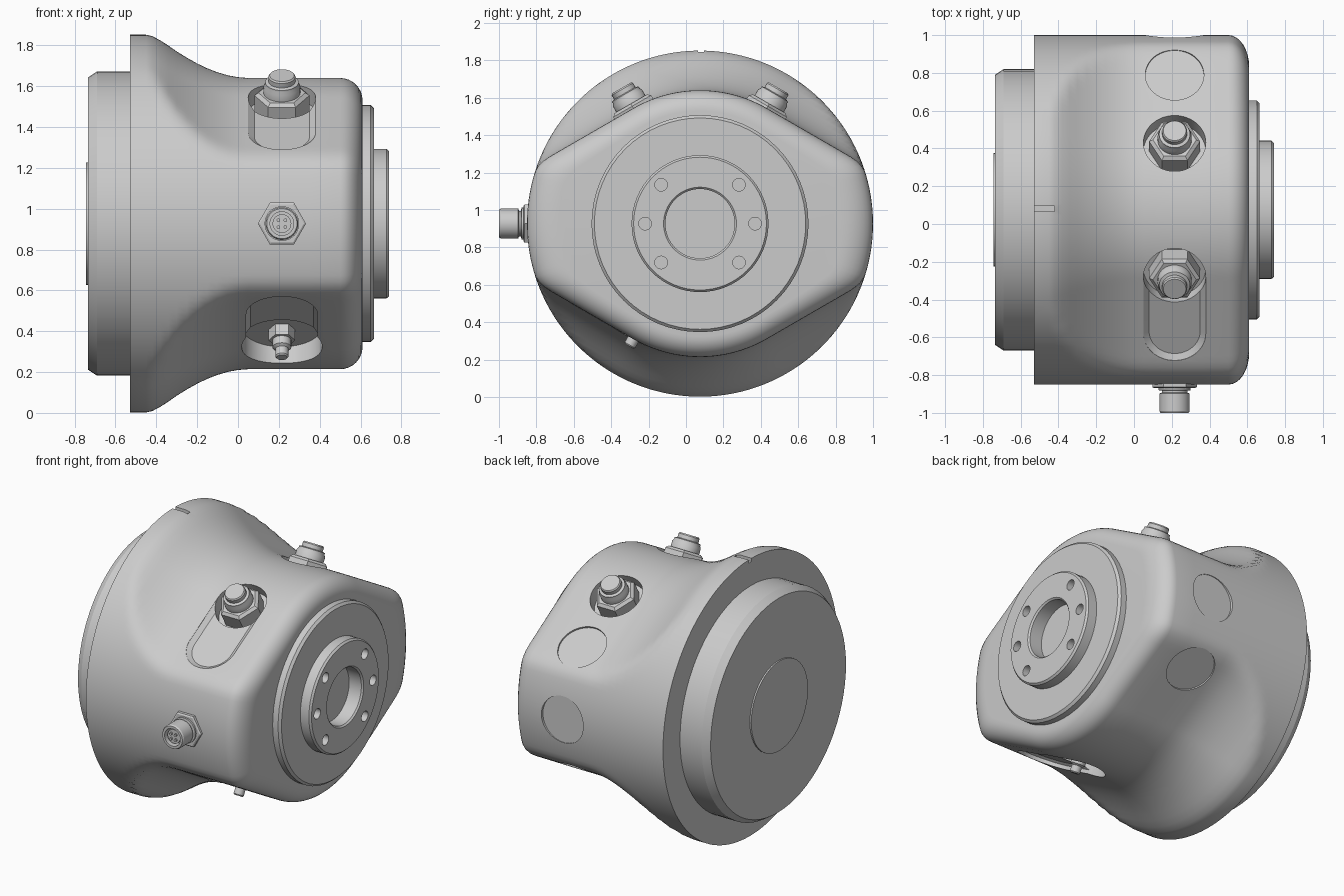
import bpy, bmesh, math
from mathutils import Matrix, Vector

if "Cube" in bpy.data.objects:
    bpy.data.objects.remove(bpy.data.objects["Cube"])

CY, CZ = 0.075, 0.927          # main axis runs along x through this point
PX = 0.215                     # x position of all side ports
R, FLAT = 0.925, 0.713         # round side radius, distance to the flats


def frame(angle=None):
    """Local z along the main axis, or pointing outward at an angle (degrees)."""
    if angle is None:
        x, z, o = Vector((0, 1, 0)), Vector((1, 0, 0)), Vector((0, CY, CZ))
    else:
        a = math.radians(angle)
        x, z, o = Vector((1, 0, 0)), Vector((0, math.cos(a), math.sin(a))), Vector((PX, CY, CZ))
    m = Matrix((x, z.cross(x), z)).transposed().to_4x4()
    m.translation = o
    return m


def loft(name, rings, mat):
    """Skin closed rings of points and cap both ends."""
    bm = bmesh.new()
    loops = [[bm.verts.new(mat @ Vector(p)) for p in ring] for ring in rings]
    n = len(loops[0])
    for a, b in zip(loops, loops[1:]):
        for i in range(n):
            j = (i + 1) % n
            bm.faces.new((a[i], a[j], b[j], b[i]))
    bm.faces.new(loops[0][::-1])
    bm.faces.new(loops[-1])
    bmesh.ops.recalc_face_normals(bm, faces=bm.faces)
    me = bpy.data.meshes.new(name)
    bm.to_mesh(me)
    bm.free()
    ob = bpy.data.objects.new(name, me)
    bpy.context.collection.objects.link(ob)
    return ob


def lathe(name, profile, mat, segs=48):
    return loft(name, [[(r * math.cos(2 * math.pi * i / segs), r * math.sin(2 * math.pi * i / segs), h)
                        for i in range(segs)] for r, h in profile], mat)


def slot(angle, t0, t1, r, floor, soft=0.0):
    """Rounded slot cutter on the side facing the angle, running from t0 to t1."""
    def ring(rad, h):
        pts = []
        for c, start in ((max(t0, t1), 0), (min(t0, t1), math.pi)):
            for i in range(25):
                a = start + math.pi * i / 24 + (1e-4 if i == 0 else -1e-4 if i == 24 else 0)
                pts.append((rad * math.cos(a), c + rad * math.sin(a), h))
        return pts
    return loft("cutter", [ring(r - soft, floor), ring(r, floor + soft * 0.7), ring(r, 1.1)], frame(angle))


def disc(angle, t, r, floor):
    m = frame(angle) @ Matrix.Translation((0, t, 0))
    return lathe("cutter", [(r, floor), (r, 1.1)], m)


def cut(ob, cutters):
    for c in cutters:
        mod = ob.modifiers.new("cut", "BOOLEAN")
        mod.operation, mod.solver, mod.object = "DIFFERENCE", "EXACT", c
        bpy.context.view_layer.objects.active = ob
        bpy.ops.object.modifier_apply(modifier=mod.name)
        bpy.data.objects.remove(c)


# Housing: round flange blending into a round section trimmed by four flats
def section(d, x, fillet=0.0):
    pts = []
    for i in range(180):
        a = math.radians(2 * i)
        fold = math.degrees(math.asin(min(1, abs(math.sin(a)))))
        flat = d / math.cos(math.radians(max(0, 60 - fold)))
        k = 0.05 * (R - d) / (R - FLAT) + 1e-6
        h = max(k - abs(flat - R), 0) / k
        r = min(flat, R) - h * h * k / 4
        r -= fillet * (0.11 + 0.06 * (r - FLAT) / (R - FLAT))
        pts.append((r * math.cos(a), r * math.sin(a), x))
    return pts


flare = [(-.53, .925), (-.45, .925), (-.42, .918), (-.38, .897), (-.34, .871), (-.30, .843), (-.25, .812),
         (-.20, .784), (-.15, .760), (-.10, .741), (-.05, .726), (0, .717), (.05, .713), (.2, .713), (.35, .713)]
rings = [section(d, x) for x, d in flare]
for i in range(9):
    a = math.pi / 2 * i / 8
    rings.append(section(FLAT, 0.50 + 0.11 * math.sin(a), 1 - math.cos(a)))
housing = loft("housing", rings, frame())

# Pockets, shallow slots, plug seats and the flange notch
notch = loft("cutter", [[(-.6, .065, z), (-.42, .065, z), (-.42, .095, z), (-.6, .095, z)]
                        for z in (1.83, 1.95)], Matrix())
cut(housing, [
    slot(120, 0, -0.345, 0.165, 0.690, 0.03),
    slot(240, 0.03, 0.345, 0.175, 0.675, 0.02),
    disc(60, 0, 0.165, 0.62), disc(120, 0, 0.165, 0.62), disc(240, 0.03, 0.197, 0.60),
    disc(60, 0.414, 0.155, 0.702), disc(300, -0.414, 0.155, 0.702), disc(0, 0, 0.155, 0.908),
    notch])

# Rear cover and its centre pad
lathe("rear_cover", [(.715, -.735), (.745, -.69), (.745, -.52)], frame(), 72)
lathe("rear_pad", [(.30, -.745), (.30, -.72)], frame())

# Output flange with centre bore and six bolt holes
hub = lathe("output_flange", [(.185, .64), (.185, .73), (.195, .74), (.355, .74), (.366, .728), (.366, .665),
                              (.565, .665), (.58, .65), (.58, .60)], frame(), 64)
cut(hub, [lathe("cutter", [(.034, .68), (.034, .8)],
                frame() @ Matrix.Translation((.294 * math.cos(math.radians(a)),
                                              .294 * math.sin(math.radians(a)), 0)), 20)
          for a in (0, 45, 135, 180, 225, 315)])

# Two upper hose fittings
for i, a in enumerate((60, 120)):
    m = frame(a)
    lathe(f"fitting_hex_{i}", [(.135, .61), (.135, .725), (.115, .74)], m, 6)
    lathe(f"fitting_body_{i}", [(.09, .73), (.09, .775), (.082, .79), (.082, .80), (.066, .805),
                                (.066, .83), (.06, .838)], m, 32)

# Small lower nipple
m = frame(240)
lathe("nipple_hex", [(.065, .59), (.065, .66)], m, 6)
lathe("nipple", [(.046, .65), (.046, .70), (.032, .71), (.032, .75), (.026, .757)], m, 24)

# Side plug connector with hollow end and pins
m = frame(180)
lathe("connector_nut", [(.118, .90), (.118, .938), (.108, .944)], m, 6)
lathe("connector_body", [(.085, .93), (.085, .955), (.068, .957), (.068, .968), (.08, .972), (.08, 1.065),
                         (.074, 1.075), (.058, 1.075), (.058, 1.02)], m, 32)
lathe("connector_core", [(.046, 1.01), (.046, 1.06)], m, 24)
for i in range(4):
    a = math.pi / 4 + math.pi / 2 * i
    lathe(f"connector_pin_{i}", [(.009, 1.05), (.009, 1.073)],
          m @ Matrix.Translation((.024 * math.cos(a), .024 * math.sin(a), 0)), 10)

# Smooth shading with crisp edges
bpy.ops.object.select_all(action="SELECT")
bpy.context.view_layer.objects.active = housing
bpy.ops.object.shade_smooth_by_angle(angle=math.radians(30))
